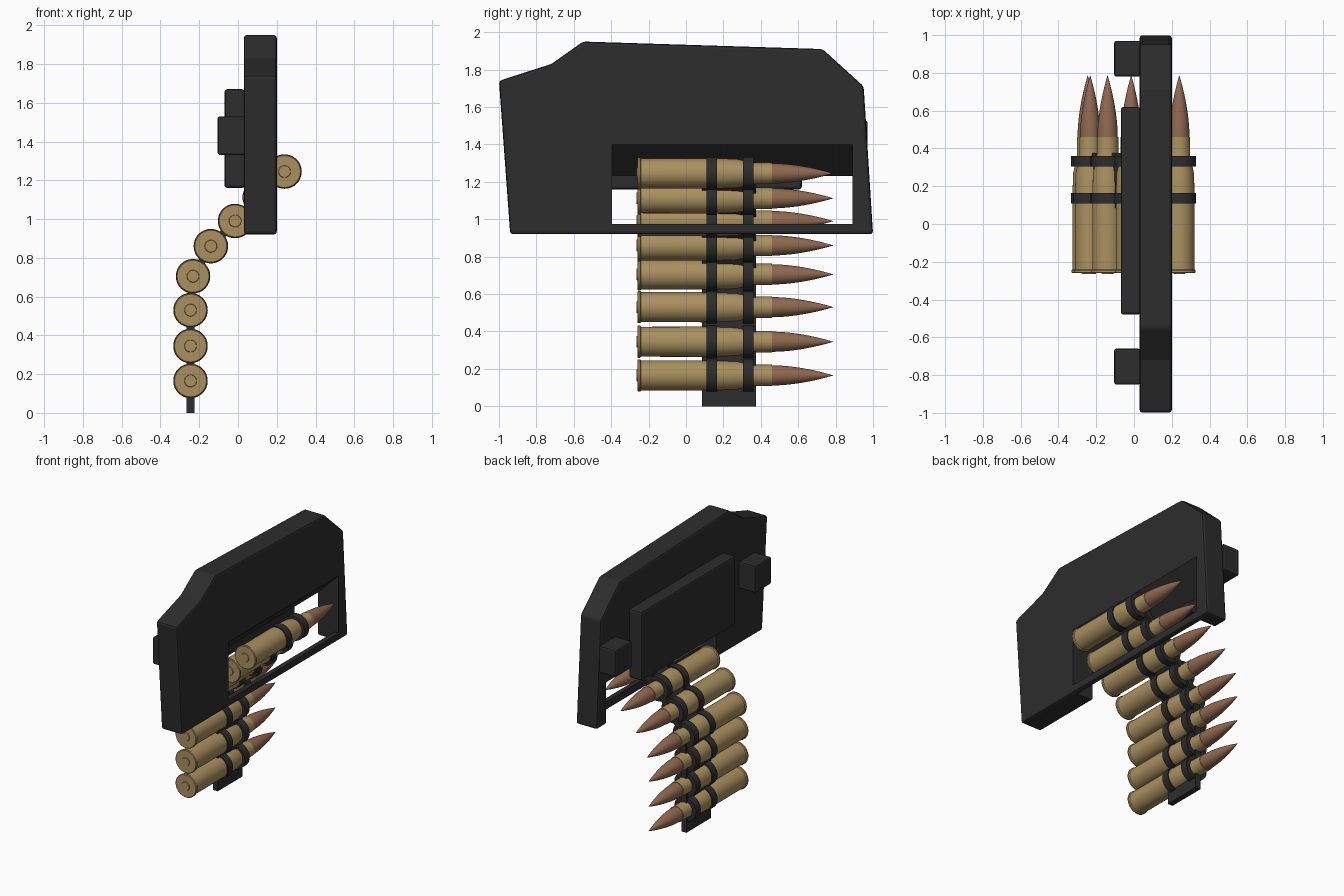
import bpy, bmesh, math
from mathutils import Vector

cube = bpy.data.objects.get("Cube")
if cube:
    bpy.data.objects.remove(cube, do_unlink=True)


def material(name, rgb):
    m = bpy.data.materials.new(name)
    m.use_nodes = True
    m.diffuse_color = (*rgb, 1)
    bsdf = next(n for n in m.node_tree.nodes if n.type == 'BSDF_PRINCIPLED')
    bsdf.inputs["Base Color"].default_value = (*rgb, 1)
    return m


DARK = material("dark_metal", (0.026, 0.026, 0.026))
BRASS = material("brass", (0.40, 0.28, 0.115))
COPPER = material("copper", (0.28, 0.14, 0.08))


def add_object(name, mesh, *mats):
    for m in mats:
        mesh.materials.append(m)
    ob = bpy.data.objects.new(name, mesh)
    bpy.context.collection.objects.link(ob)
    return ob


def to_mesh(name, bm):
    bmesh.ops.recalc_face_normals(bm, faces=bm.faces)
    mesh = bpy.data.meshes.new(name)
    bm.to_mesh(mesh)
    bm.free()
    return mesh


def prism(name, points, offset):
    """Extrude a closed outline along an offset vector."""
    bm = bmesh.new()
    face = bm.faces.new([bm.verts.new(p) for p in points])
    out = bmesh.ops.extrude_face_region(bm, geom=[face])
    verts = [g for g in out["geom"] if isinstance(g, bmesh.types.BMVert)]
    bmesh.ops.translate(bm, verts=verts, vec=offset)
    return to_mesh(name, bm)


def block(name, x, y, z, bevel):
    outline = [(x[0], y[0], z[0]), (x[0], y[1], z[0]), (x[0], y[1], z[1]), (x[0], y[0], z[1])]
    ob = add_object(name, prism(name, outline, (x[1] - x[0], 0, 0)), DARK)
    round_edges(ob, bevel)
    return ob


def round_edges(ob, width):
    mod = ob.modifiers.new("rounded_edges", 'BEVEL')
    mod.width, mod.segments = width, 2


def lathe(name, profile, closed=False, sides=32):
    """Turn a (radius, y) profile around the y axis."""
    bm = bmesh.new()
    rings = []
    for r, y in profile:
        angles = [math.tau * i / sides for i in range(sides)]
        rings.append([bm.verts.new((r * math.cos(a), y, r * math.sin(a))) for a in angles])
    pairs = list(zip(rings, rings[1:]))
    if closed:
        pairs.append((rings[-1], rings[0]))
    else:
        bm.faces.new(rings[0])
        bm.faces.new(rings[-1])
    for a, b in pairs:
        for i in range(sides):
            j = (i + 1) % sides
            bm.faces.new((a[i], a[j], b[j], b[i]))
    return to_mesh(name, bm)


def smooth(ob):
    bpy.ops.object.select_all(action='DESELECT')
    ob.select_set(True)
    bpy.context.view_layer.objects.active = ob
    bpy.ops.object.shade_smooth_by_angle(angle=math.radians(32))


# Housing with a sloped feed opening closed by a thin outer rail
side = [(-1, 1.74), (-0.72, 1.83), (-0.55, 1.95), (0.73, 1.91),
        (0.95, 1.71), (1, 0.92), (-0.94, 0.92)]
housing = add_object("housing", prism("housing", [(0.03, y, z) for y, z in side], (0.17, 0, 0)), DARK)
round_edges(housing, 0.015)
slot = [(0.22, 0.975), (0.22, 1.42), (0.01, 1.21), (0.01, 0.88), (0.165, 0.88), (0.165, 0.975)]
cutter = add_object("feed_opening_cutter",
                    prism("feed_opening_cutter", [(x, -0.395, z) for x, z in slot], (0, 1.285, 0)), DARK)
cutter.hide_render = True
cutter.hide_viewport = True
cutter.display_type = 'WIRE'
cut = housing.modifiers.new("feed_opening", 'BOOLEAN')
cut.object, cut.operation, cut.solver = cutter, 'DIFFERENCE', 'EXACT'

# Inner cover and its two mounting lugs
block("inner_cover", (-0.07, 0.035), (-0.48, 0.62), (1.16, 1.67), 0.015)
block("front_lug", (-0.105, 0.035), (-0.85, -0.66), (1.33, 1.53), 0.012)
block("back_lug", (-0.105, 0.035), (0.78, 0.97), (1.33, 1.53), 0.012)

# Shared cartridge mesh: brass case, copper bullet
case_profile = [(0.03, -0.265), (0.032, -0.26), (0.082, -0.26), (0.086, -0.256), (0.086, -0.245),
                (0.08, -0.24), (0.081, 0.16), (0.077, 0.27), (0.057, 0.365), (0.057, 0.46)]
ogive = [(0.053 * (1 - t ** 1.8) + 0.001, 0.46 + 0.325 * t) for t in [i / 10 for i in range(11)]]
cartridge_mesh = lathe("cartridge", case_profile + ogive)
cartridge_mesh.materials.append(BRASS)
cartridge_mesh.materials.append(COPPER)
for face in cartridge_mesh.polygons:
    face.material_index = int(face.center.y > 0.461)

# Shared link loop mesh
loop_mesh = lathe("link_loop", [(0.055, -0.028), (0.089, -0.028), (0.089, 0.028), (0.055, 0.028)], closed=True)
loop_mesh.materials.append(DARK)

# Belt: cartridges hang along a curved path, joined by flat links
path = [(0.24, 1.245), (0.112, 1.112), (-0.015, 0.99), (-0.14, 0.86),
        (-0.232, 0.705), (-0.245, 0.53), (-0.245, 0.345), (-0.245, 0.165)]
path = [Vector((x, 0, z)) for x, z in path]
ends = path[1:] + [Vector((-0.245, 0, 0))]
for i, (start, end) in enumerate(zip(path, ends), 1):
    cartridge = add_object(f"cartridge_{i}", cartridge_mesh)
    cartridge.location = start
    for label, y in (("rear", 0.137), ("front", 0.332)):
        loop = add_object(f"{label}_link_loop_{i}", loop_mesh)
        loop.location = start + Vector((0, y, 0))
        if i == 1:
            smooth(loop)
    along = (end - start).normalized()
    across = Vector((-along.z, 0, along.x)) * 0.02
    base = Vector((0, 0.085, 0))
    outline = [start + across + base, start - across + base, end - across + base, end + across + base]
    link = add_object(f"link_plate_{i}", prism("link_plate", outline, (0, 0.29, 0)), DARK)
    if i == 1:
        smooth(cartridge)
